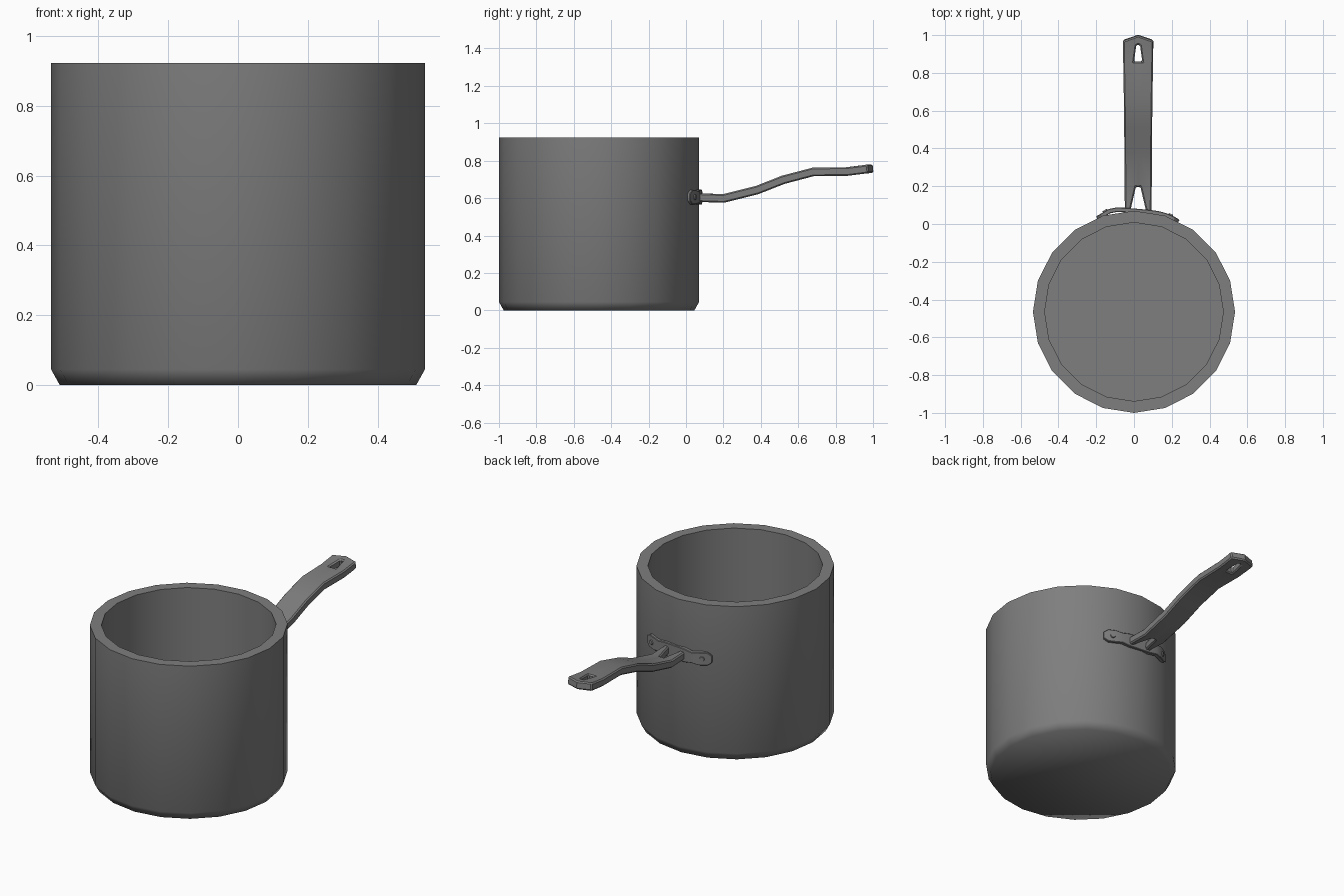
import bpy, bmesh, math
from mathutils import Vector

if "Cube" in bpy.data.objects:
    bpy.data.objects.remove(bpy.data.objects["Cube"])

CX, CY = 0.022, -0.465   # handle centre line (x), pot centre (y)

steel = bpy.data.materials.new("dark_steel")
steel.diffuse_color = (0.21, 0.21, 0.21, 1)
steel.use_nodes = True
steel.node_tree.nodes["Principled BSDF"].inputs["Base Color"].default_value = steel.diffuse_color


def make_object(name, bm, smooth, thickness=0, chamfer=0):
    bmesh.ops.recalc_face_normals(bm, faces=bm.faces)
    mesh = bpy.data.meshes.new(name)
    bm.to_mesh(mesh)
    bm.free()
    mesh.materials.append(steel)
    ob = bpy.data.objects.new(name, mesh)
    bpy.context.collection.objects.link(ob)
    bpy.ops.object.select_all(action='DESELECT')
    ob.select_set(True)
    bpy.context.view_layer.objects.active = ob
    if thickness:
        solid = ob.modifiers.new("thickness", 'SOLIDIFY')
        solid.thickness, solid.offset = thickness, 0
        bev = ob.modifiers.new("chamfer", 'BEVEL')
        bev.width, bev.segments = chamfer, 1
        bev.limit_method, bev.angle_limit = 'ANGLE', math.radians(40)
        bpy.ops.object.convert(target='MESH')
    bpy.ops.object.shade_smooth_by_angle(angle=math.radians(smooth))
    return ob


# Pot body: 20-sided lathe, outside then inside
bm = bmesh.new()
N = 20
profile = [(0.51, 0), (0.535, 0.045), (0.535, 0.923), (0.473, 0.923), (0.473, 0.05)]
rings = [[bm.verts.new((r * math.cos(2 * math.pi * i / N),
                        CY + r * math.sin(2 * math.pi * i / N), z))
          for i in range(N)] for r, z in profile]
for a, b in zip(rings, rings[1:]):
    for i in range(N):
        j = (i + 1) % N
        bm.faces.new((a[i], a[j], b[j], b[i]))
bm.faces.new(rings[0])
bm.faces.new(rings[-1])
make_object("pot_body", bm, 65)

# Handle: stations of (y, z, outer half width, inner half width, open middle)
stations = [(0.05, 0.603, 0.070, 0.046, True),
            (0.20, 0.598, 0.072, 0.012, False),
            (0.38, 0.643, 0.073, 0.012, False),
            (0.52, 0.698, 0.074, 0.014, False),
            (0.68, 0.740, 0.076, 0.018, False),
            (0.86, 0.742, 0.079, 0.022, True),
            (0.95, 0.753, 0.080, 0.010, False),
            (1.00, 0.758, 0.080, 0.010, False)]
bm = bmesh.new()
for s in (-1, 1):
    rows = []
    for y, z, outer, inner, _ in stations:
        tip = y == 1.0
        rows.append([bm.verts.new((CX + s * outer, y - (0.028 if tip else 0), z)),
                     bm.verts.new((CX + s * inner, y - (0.0035 if tip else 0), z)),
                     bm.verts.new((CX, y, z))])
    for a, b, st in zip(rows, rows[1:], stations):
        for k in ((0,) if st[4] else (0, 1)):
            bm.faces.new((a[k], a[k + 1], b[k + 1], b[k]))
bmesh.ops.remove_doubles(bm, verts=bm.verts, dist=0.0005)
bmesh.ops.delete(bm, geom=[v for v in bm.verts if not v.link_faces], context='VERTS')
make_object("handle", bm, 30, 0.046, 0.007)

# Mounting plate: bent strip with round lobes at each end (x, y, half height)
strip = [(-0.195, 0.030, 0.020), (-0.172, 0.043, 0.038), (-0.130, 0.068, 0.038),
         (-0.095, 0.075, 0.032), (-0.045, 0.074, 0.040), (0.090, 0.062, 0.040),
         (0.135, 0.055, 0.032), (0.170, 0.045, 0.038), (0.212, 0.026, 0.038),
         (0.235, 0.012, 0.020)]
bm = bmesh.new()
cols = [(bm.verts.new((x, y, 0.605 - h)), bm.verts.new((x, y, 0.605 + h)))
        for x, y, h in strip]
for a, b in zip(cols, cols[1:]):
    bm.faces.new((a[0], b[0], b[1], a[1]))
make_object("mounting_plate", bm, 30, 0.024, 0.003)

# Rivets on the plate lobes
for name, pos, out in (("rivet_left", (-0.150, 0.064, 0.605), (-0.5, 0.86, 0)),
                       ("rivet_right", (0.192, 0.043, 0.605), (0.42, 0.9, 0))):
    bm = bmesh.new()
    bmesh.ops.create_cone(bm, cap_ends=True, segments=10, radius1=0.019,
                          radius2=0.013, depth=0.022)
    ob = make_object(name, bm, 40)
    ob.rotation_euler = Vector(out).to_track_quat('Z', 'Y').to_euler()
    ob.location = pos
